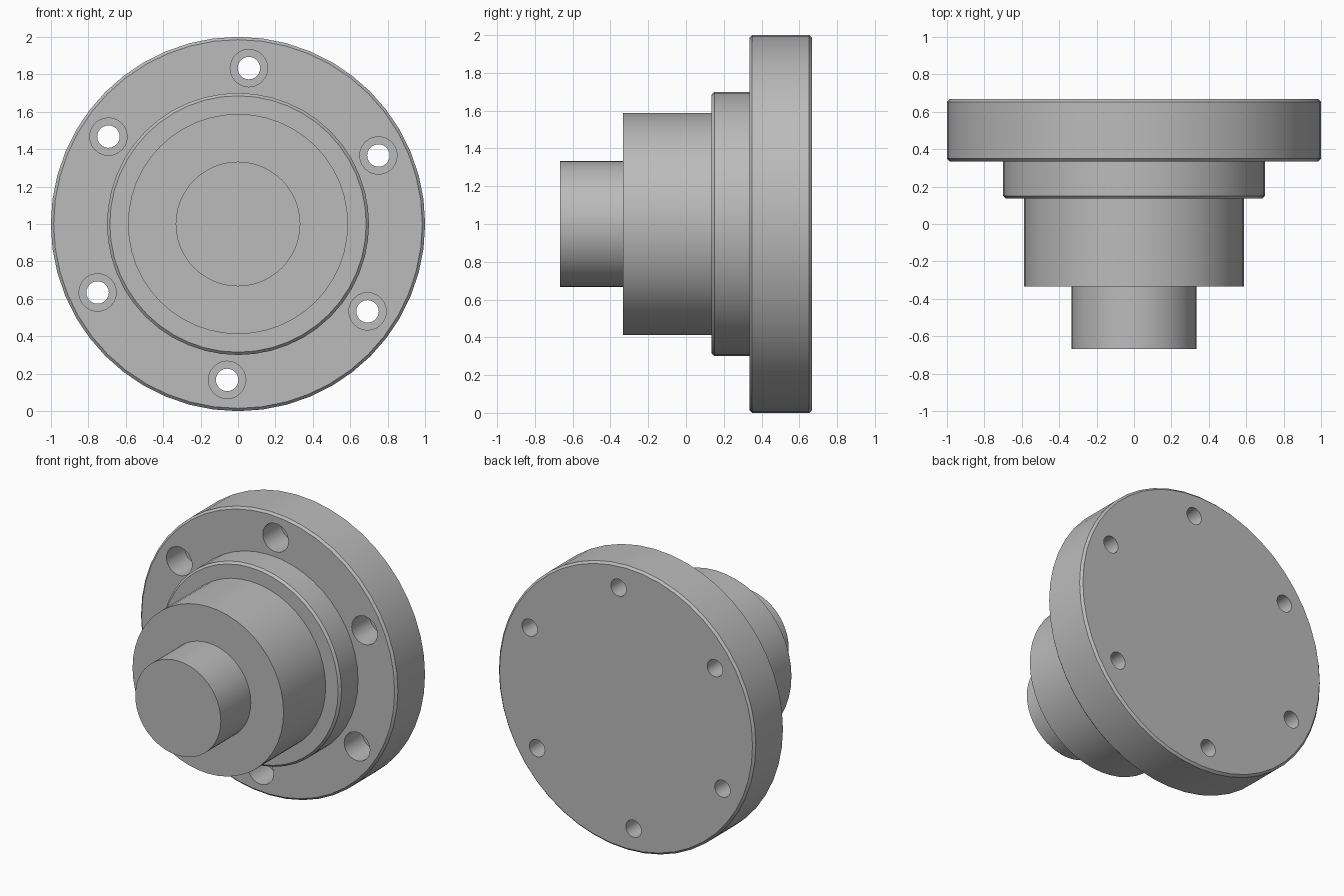
import bpy
import bmesh
from math import cos, sin, pi, radians

cube = bpy.data.objects.get("Cube")
if cube:
    bpy.data.objects.remove(cube, do_unlink=True)

steel = bpy.data.materials.new("plain_grey")
steel.use_nodes = True
GREY = (0.5, 0.5, 0.5, 1)
steel.diffuse_color = GREY
steel.node_tree.nodes["Principled BSDF"].inputs["Base Color"].default_value = GREY


def lathe(bm, profile, cx, cz, sides):
    """Revolve (radius, y) points about a y-parallel axis, with flat end caps."""
    rings = []
    for r, y in profile:
        rings.append([bm.verts.new((cx + r * cos(2 * pi * i / sides), y,
                                    cz + r * sin(2 * pi * i / sides)))
                      for i in range(sides)])
    for a, b in zip(rings, rings[1:]):
        for i in range(sides):
            j = (i + 1) % sides
            bm.faces.new((a[i], a[j], b[j], b[i]))
    bm.faces.new(rings[0])
    bm.faces.new(rings[-1])


def finish(bm, name):
    bmesh.ops.recalc_face_normals(bm, faces=bm.faces)
    mesh = bpy.data.meshes.new(name)
    bm.to_mesh(mesh)
    bm.free()
    mesh.materials.append(steel)
    obj = bpy.data.objects.new(name, mesh)
    bpy.context.collection.objects.link(obj)
    return obj


# Stepped body: shaft, hub, chamfered collar, chamfered flange
C = 0.015
SHAFT, HUB, COLLAR, FLANGE = 0.333, 0.588, 0.70, 1.0
Y = [-0.667, -0.333, 0.135, 0.335, 0.667]
bm = bmesh.new()
lathe(bm, [(SHAFT, Y[0]), (SHAFT, Y[1]),
           (HUB, Y[1]), (HUB, Y[2]),
           (COLLAR - C, Y[2]), (COLLAR, Y[2] + C), (COLLAR, Y[3]),
           (FLANGE - C, Y[3]), (FLANGE, Y[3] + C),
           (FLANGE, Y[4] - C), (FLANGE - C, Y[4])], 0, 1, 48)
body = finish(bm, "flanged_shaft")

# Six counterbored bolt holes
BORE, HOLE, FLOOR = 0.1, 0.06, 0.535
bm = bmesh.new()
for k in range(6):
    a = radians(26 + 60 * k)
    lathe(bm, [(BORE, Y[3] - 0.05), (BORE, FLOOR),
               (HOLE, FLOOR), (HOLE, Y[4] + 0.05)],
          0.835 * cos(a), 1 + 0.835 * sin(a), 24)
cutter = finish(bm, "bolt_hole_cutter")
cutter.hide_render = True

cut = body.modifiers.new("bolt_holes", 'BOOLEAN')
cut.object = cutter
cut.operation = 'DIFFERENCE'
cut.solver = 'EXACT'

bpy.ops.object.select_all(action='DESELECT')
body.select_set(True)
bpy.context.view_layer.objects.active = body
bpy.ops.object.modifier_apply(modifier=cut.name)
bpy.data.objects.remove(cutter, do_unlink=True)

# Smooth curved walls, crisp steps and chamfers
bpy.ops.object.shade_smooth_by_angle(angle=radians(30))
